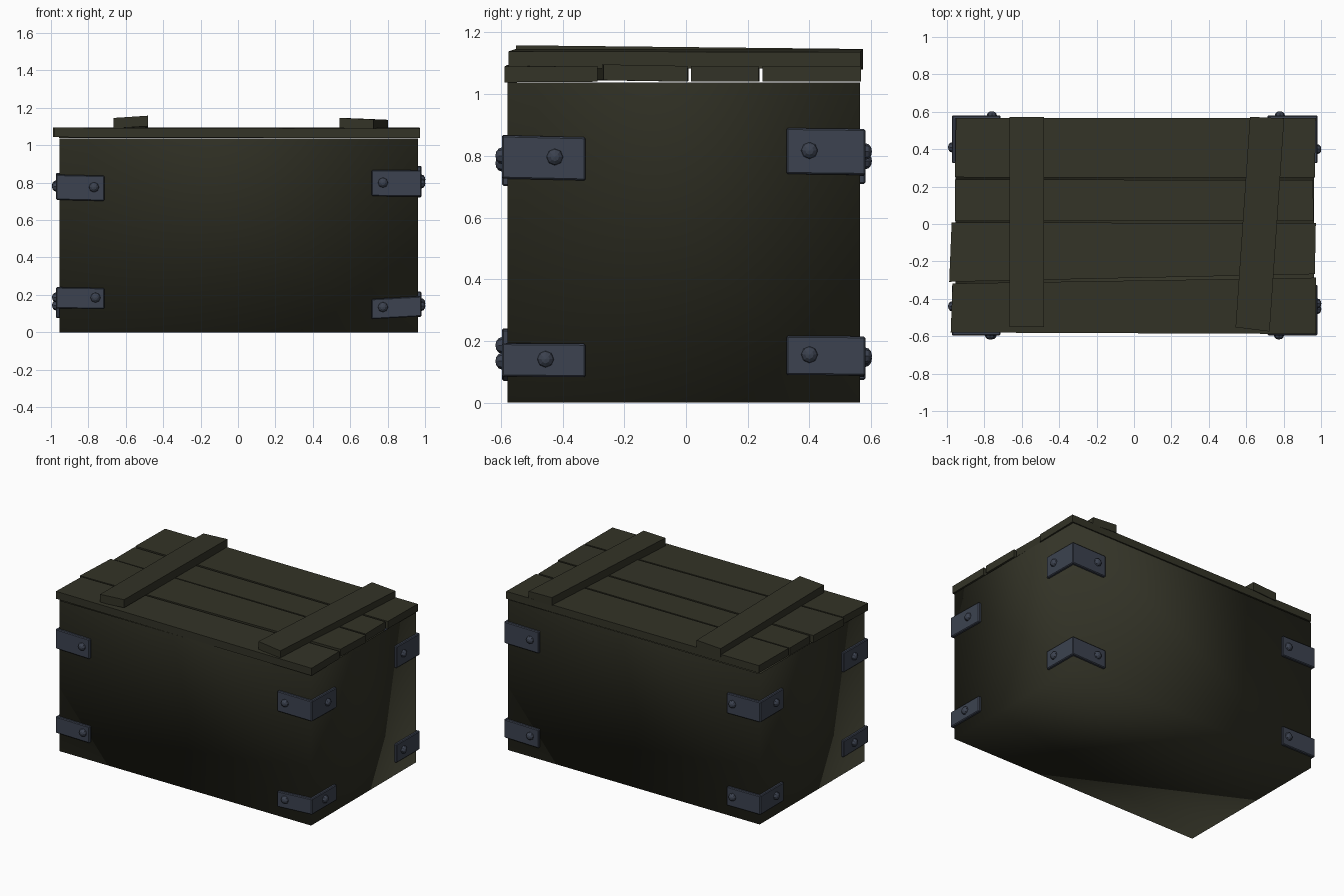
import bpy, bmesh, math
from mathutils import Vector, Matrix

if "Cube" in bpy.data.objects:
    bpy.data.objects.remove(bpy.data.objects["Cube"])


def material(name, rgb):
    m = bpy.data.materials.new(name)
    m.diffuse_color = (*rgb, 1)
    m.use_nodes = True
    m.node_tree.nodes["Principled BSDF"].inputs["Base Color"].default_value = m.diffuse_color
    return m


WOOD = material("dark olive wood", (0.033, 0.033, 0.020))
METAL = material("blue grey metal", (0.045, 0.055, 0.080))


def finish(name, bm, mat, bevel=0):
    bmesh.ops.recalc_face_normals(bm, faces=bm.faces)
    me = bpy.data.meshes.new(name)
    bm.to_mesh(me)
    bm.free()
    me.materials.append(mat)
    ob = bpy.data.objects.new(name, me)
    bpy.context.collection.objects.link(ob)
    if bevel:
        b = ob.modifiers.new("edge", "BEVEL")
        b.width, b.segments = bevel, 1
    return ob


def prism(name, outline, bottoms, thick, mat, bevel=0):
    """Extrude a plan outline upward; each corner has its own bottom height."""
    bm = bmesh.new()
    lo = [bm.verts.new((x, y, z)) for (x, y), z in zip(outline, bottoms)]
    hi = [bm.verts.new((x, y, z + thick)) for (x, y), z in zip(outline, bottoms)]
    bm.faces.new(lo)
    bm.faces.new(hi)
    n = len(lo)
    for i in range(n):
        j = (i + 1) % n
        bm.faces.new((lo[i], lo[j], hi[j], hi[i]))
    return finish(name, bm, mat, bevel)


# Body: smooth shaded box, open under the lid
X0, X1, Y0, Y1, H = -0.955, 0.962, -0.578, 0.563, 1.037
bm = bmesh.new()
bmesh.ops.create_cube(bm, size=1)
for v in bm.verts:
    v.co = (X0 if v.co.x < 0 else X1, Y0 if v.co.y < 0 else Y1, 0 if v.co.z < 0 else H)
top = [f for f in bm.faces if f.calc_center_median().z > H - 0.01]
bmesh.ops.recalc_face_normals(bm, faces=bm.faces)
bmesh.ops.delete(bm, geom=top, context="FACES_ONLY")
for f in bm.faces:
    f.smooth = True
finish("crate_body", bm, WOOD)

# Lid planks: corners front left, front right, back right, back left
planks = [
    ([(-0.98, -0.58), (0.972, -0.588), (0.972, -0.287), (-0.97, -0.318)], [1.043, 1.038, 1.04, 1.045]),
    ([(-0.988, -0.309), (0.967, -0.268), (0.972, 0.005), (-0.975, 0.008)], [1.045, 1.045, 1.04, 1.043]),
    ([(-0.957, 0.017), (0.96, 0.017), (0.957, 0.235), (-0.957, 0.238)], [1.04] * 4),
    ([(-0.957, 0.25), (0.967, 0.248), (0.972, 0.567), (-0.952, 0.567)], [1.043, 1.04, 1.04, 1.043]),
]
for i, (quad, zs) in enumerate(planks):
    prism(f"lid_plank_{i + 1}", quad, zs, 0.051, WOOD)

# Two crooked battens across the lid
prism("left_batten", [(-0.665, -0.55), (-0.482, -0.55), (-0.482, 0.573), (-0.665, 0.573)],
      [1.09, 1.102, 1.09, 1.08], 0.056, WOOD)
prism("right_batten", [(0.543, -0.552), (0.725, -0.575), (0.803, 0.565), (0.62, 0.573)],
      [1.092, 1.084, 1.082, 1.09], 0.054, WOOD)


# Round bolt head, axis pointing along the given outward direction
def bolt(name, pos, out):
    bm = bmesh.new()
    bmesh.ops.create_uvsphere(bm, u_segments=8, v_segments=6, radius=0.027)
    rot = Vector((0, 0, 1)).rotation_difference(Vector(out)).to_matrix().to_4x4()
    bm.transform(Matrix.Translation(pos) @ rot @ Matrix.Diagonal((1, 1, 0.8, 1)))
    finish(name, bm, METAL)


# L-shaped corner bracket with one bolt on each leg
def bracket(name, sx, sy, height, z_corner, z_x, z_y, bx, by):
    x, y = (X1 if sx > 0 else X0), (Y1 if sy > 0 else Y0)
    t, e = 0.018, 0.004
    xe, ye = sx * 0.715, sy * 0.325
    xo, yo, xi, yi = x + sx * t, y + sy * t, x - sx * e, y - sy * e
    outline = [(xe, yo), (xo, yo), (xo, ye), (xi, ye), (xi, yi), (xe, yi)]
    prism(name, outline, [z_x, z_corner, z_y, z_y, z_corner, z_x], height, METAL, 0.005)
    mid = height / 2 + 0.003
    bolt(name + "_bolt_a", (sx * bx, yo, (z_x + z_corner) / 2 + mid), (0, sy, 0))
    bolt(name + "_bolt_b", (xo, sy * by, (z_y + z_corner) / 2 + mid), (sx, 0, 0))


bracket("front_right_upper_bracket", 1, -1, 0.14, 0.726, 0.728, 0.72, 0.775, 0.425)
bracket("front_right_lower_bracket", 1, -1, 0.108, 0.085, 0.07, 0.083, 0.775, 0.455)
bracket("back_right_upper_bracket", 1, 1, 0.149, 0.738, 0.735, 0.741, 0.78, 0.40)
bracket("back_right_lower_bracket", 1, 1, 0.127, 0.088, 0.083, 0.09, 0.78, 0.40)
bracket("front_left_upper_bracket", -1, -1, 0.135, 0.708, 0.702, 0.71, 0.77, 0.44)
bracket("front_left_lower_bracket", -1, -1, 0.113, 0.128, 0.124, 0.126, 0.762, 0.44)
bracket("back_left_upper_bracket", -1, 1, 0.14, 0.712, 0.708, 0.712, 0.76, 0.41)
bracket("back_left_lower_bracket", -1, 1, 0.13, 0.076, 0.074, 0.076, 0.76, 0.41)
